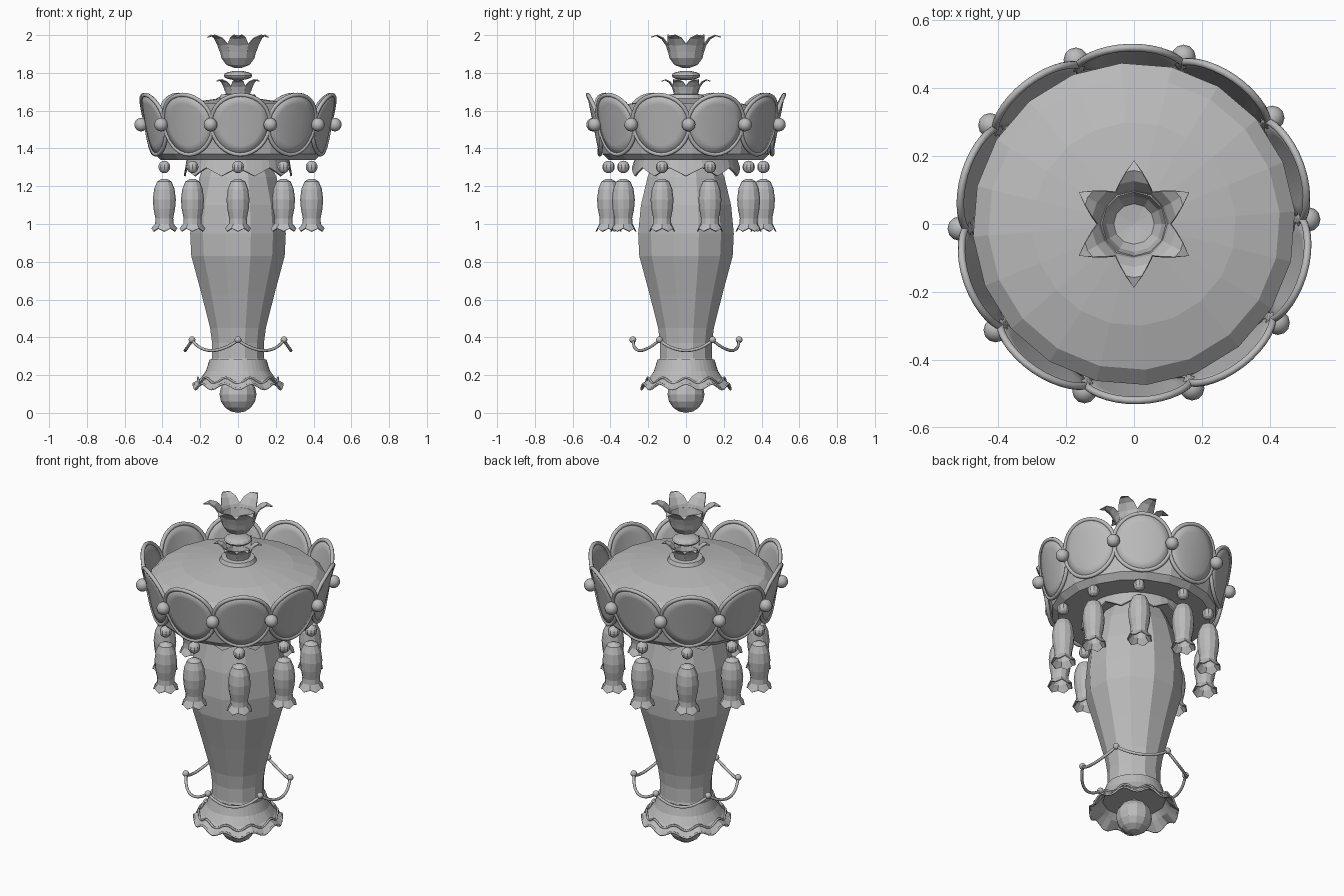
import bpy, bmesh
from math import cos, sin, pi, radians, sqrt
from mathutils import Matrix

if "Cube" in bpy.data.objects:
    bpy.data.objects.remove(bpy.data.objects["Cube"])

grey = bpy.data.materials.new("plain_grey")
grey.use_nodes = True
COLOUR = (0.5, 0.5, 0.5, 1)
grey.diffuse_color = COLOUR
grey.node_tree.nodes["Principled BSDF"].inputs["Base Color"].default_value = COLOUR


def around(radius, count, start):
    """Points and angles evenly spaced on a circle."""
    angles = [radians(start) + 2 * pi * i / count for i in range(count)]
    return [(radius * cos(a), radius * sin(a)) for a in angles]


def finish(name, bm, thickness=0, smooth=False):
    bmesh.ops.recalc_face_normals(bm, faces=bm.faces)
    mesh = bpy.data.meshes.new(name)
    bm.to_mesh(mesh)
    bm.free()
    mesh.materials.append(grey)
    ob = bpy.data.objects.new(name, mesh)
    bpy.context.collection.objects.link(ob)
    if thickness:
        mod = ob.modifiers.new("thickness", 'SOLIDIFY')
        mod.thickness = thickness
        mod.offset = 0
    if smooth:
        for p in mesh.polygons:
            p.use_smooth = True
    return ob


def lathe(name, profile, sides, centres=((0, 0),), phase=0, waves=0, thickness=0, caps=False):
    """Turned shape; a third profile value scallops that ring."""
    bm = bmesh.new()
    for cx, cy in centres:
        rings = []
        for r, z, *wave in profile:
            ring = []
            for i in range(sides):
                a = 2 * pi * i / sides + phase
                dz = wave[0] * cos(waves * a) if wave else 0
                ring.append(bm.verts.new((cx + r * cos(a), cy + r * sin(a), z + dz)))
            rings.append(ring)
        for low, high in zip(rings, rings[1:]):
            for i in range(sides):
                j = (i + 1) % sides
                bm.faces.new((low[i], low[j], high[j], high[i]))
        if caps:
            bm.faces.new(rings[0])
            bm.faces.new(rings[-1])
    return finish(name, bm, thickness)


def balls(name, places, z, radius, squash=1, segments=12, smooth=True):
    bm = bmesh.new()
    for x, y in places:
        m = Matrix.Translation((x, y, z)) @ Matrix.Diagonal((1, 1, squash, 1))
        bmesh.ops.create_uvsphere(bm, u_segments=segments, v_segments=8, radius=radius, matrix=m)
    return finish(name, bm, smooth=smooth)


def tube(name, loops, radius, sides=8):
    """Closed wires through the given loops of points."""
    bm = bmesh.new()
    for pts in loops:
        n = len(pts)
        rings = []
        for k, p in enumerate(pts):
            along = (pts[(k + 1) % n] - pts[k - 1]).normalized()
            out = p.copy()
            out.z = 0
            u = (out - along * out.dot(along)).normalized()
            v = along.cross(u)
            rings.append([bm.verts.new(p + radius * (u * cos(t) + v * sin(t)))
                          for t in (2 * pi * i / sides for i in range(sides))])
        for k in range(n):
            a, b = rings[k], rings[(k + 1) % n]
            for i in range(sides):
                j = (i + 1) % sides
                bm.faces.new((a[i], a[j], b[j], b[i]))
    return finish(name, bm, smooth=True)


def polar(r, a, z):
    return Matrix.Rotation(a, 3, 'Z').col[0] * r + Matrix.Identity(3).col[2] * z


def petal_crown(name, base_z, s):
    """Cup with six pointed petals bending outward."""
    cup = [(0.02, 0), (0.06, 0.015), (0.085, 0.05), (0.097, 0.1)]
    lathe(name + "_cup", [(r * s, base_z + z * s) for r, z in cup], 12,
          thickness=0.006, caps=False)
    lathe(name + "_floor", [(0.001, base_z + 0.012 * s), (0.062 * s, base_z + 0.02 * s)], 12)
    rows = [(0.093, 0.08, 0.05), (0.104, 0.115, 0.055), (0.128, 0.15, 0.043),
            (0.158, 0.168, 0.024), (0.186, 0.158, 0.001)]
    bm = bmesh.new()
    for k in range(6):
        turn = Matrix.Rotation(radians(30 + 60 * k), 3, 'Z')
        grid = []
        for r, z, w in rows:
            grid.append([])
            for side in (-1, 0, 1):
                v = bm.verts.new(((r - 0.2 * w * abs(side)) * s, side * w * s, base_z + z * s + 0.1 * w * s * abs(side)))
                v.co = turn @ v.co
                grid[-1].append(v)
        for a, b in zip(grid, grid[1:]):
            for i in range(2):
                bm.faces.new((a[i], a[i + 1], b[i + 1], b[i]))
    finish(name + "_petals", bm, 0.005)


# Column body, foot ball and flared bell
lathe("column_body", [(0.17, 0.2), (0.143, 0.29), (0.142, 0.37), (0.153, 0.45), (0.2, 0.63),
                      (0.256, 0.83), (0.262, 0.95), (0.247, 1.1), (0.21, 1.25), (0.17, 1.34)],
      12, phase=pi / 12, caps=True)
balls("foot_ball", [(0, 0)], 0.098, 0.098, segments=12, smooth=False)
lathe("foot_bell", [(0.146, 0.28), (0.165, 0.22), (0.195, 0.175, 0.004), (0.235, 0.14, 0.015)],
      40, waves=10, thickness=0.01)
for name, r, z in (("bell_edge_trim", 0.236, 0.14), ("bell_upper_trim", 0.212, 0.172)):
    tube(name, [[polar(r, 2 * pi * i / 80, z + 0.015 * cos(20 * pi * i / 80))
                 for i in range(80)]], 0.006, 6)

# Hanging wire garland with six small beads
garland = []
for i in range(72):
    t = (i % 12) / 6 - 1
    garland.append(polar(0.28, radians(30 + 5 * i), 0.33 + 0.055 * t * t))
tube("garland_wire", [garland], 0.008)
balls("garland_beads", around(0.281, 6, 30), 0.387, 0.018)

# Scalloped collar beneath the drum
lathe("neck_collar", [(0.16, 1.342), (0.268, 1.342), (0.282, 1.275, -0.022)], 40,
      phase=pi / 2, waves=10, thickness=0.01)

# Drum with domed lid
lathe("drum", [(0.16, 1.338), (0.41, 1.338), (0.443, 1.37), (0.475, 1.56), (0.43, 1.6),
               (0.3, 1.637), (0.1, 1.665), (0.09, 1.685), (0.04, 1.69)], 20, phase=pi / 40, caps=True)

# Ten round panels wrapped around the drum, each with a rim
PANEL_Z, PANEL_R = 1.526, 0.158


def on_drum(a, across, up):
    r = 0.488 + 0.2 * up
    return polar(r, a + across / 0.488, PANEL_Z + up)


rims = []
bm = bmesh.new()
for k in range(10):
    a = radians(19.5 + 36 * k)
    rings = []
    for f in (0.35, 0.7, 1):
        rings.append([on_drum(a, PANEL_R * f * cos(t), PANEL_R * f * sin(t))
                      for t in (2 * pi * i / 32 for i in range(32))])
    rims.append(rings[-1])
    vrings = [[bm.verts.new(p) for p in ring] for ring in rings]
    bm.faces.new(vrings[0])
    for inner, outer in zip(vrings, vrings[1:]):
        for i in range(32):
            j = (i + 1) % 32
            bm.faces.new((inner[i], inner[j], outer[j], outer[i]))
finish("round_panels", bm, 0.008, smooth=True)
tube("panel_rims", rims, 0.011)
balls("panel_beads", around(0.513, 10, 1.5), PANEL_Z, 0.036)

# Ten tassels, each under a bead
spots = around(0.41, 10, 18)
balls("tassel_beads", spots, 1.302, 0.033, segments=10, smooth=False)
lathe("tassels", [(0.012, 1.237), (0.036, 1.222), (0.051, 1.185), (0.058, 1.13), (0.054, 1.08),
                  (0.044, 1.03), (0.046, 1.0), (0.066, 0.968, 0.008)], 12,
      centres=spots, waves=6, thickness=0.006)
lathe("tassel_tops", [(0.001, 1.239), (0.014, 1.237)], 12, centres=spots)

# Finial: small crown, saucer and large crown
petal_crown("lower_crown", 1.645, 0.7)
balls("finial_saucer", [(0, 0)], 1.786, 0.076, squash=0.33, segments=12, smooth=False)
petal_crown("upper_crown", 1.83, 1)
